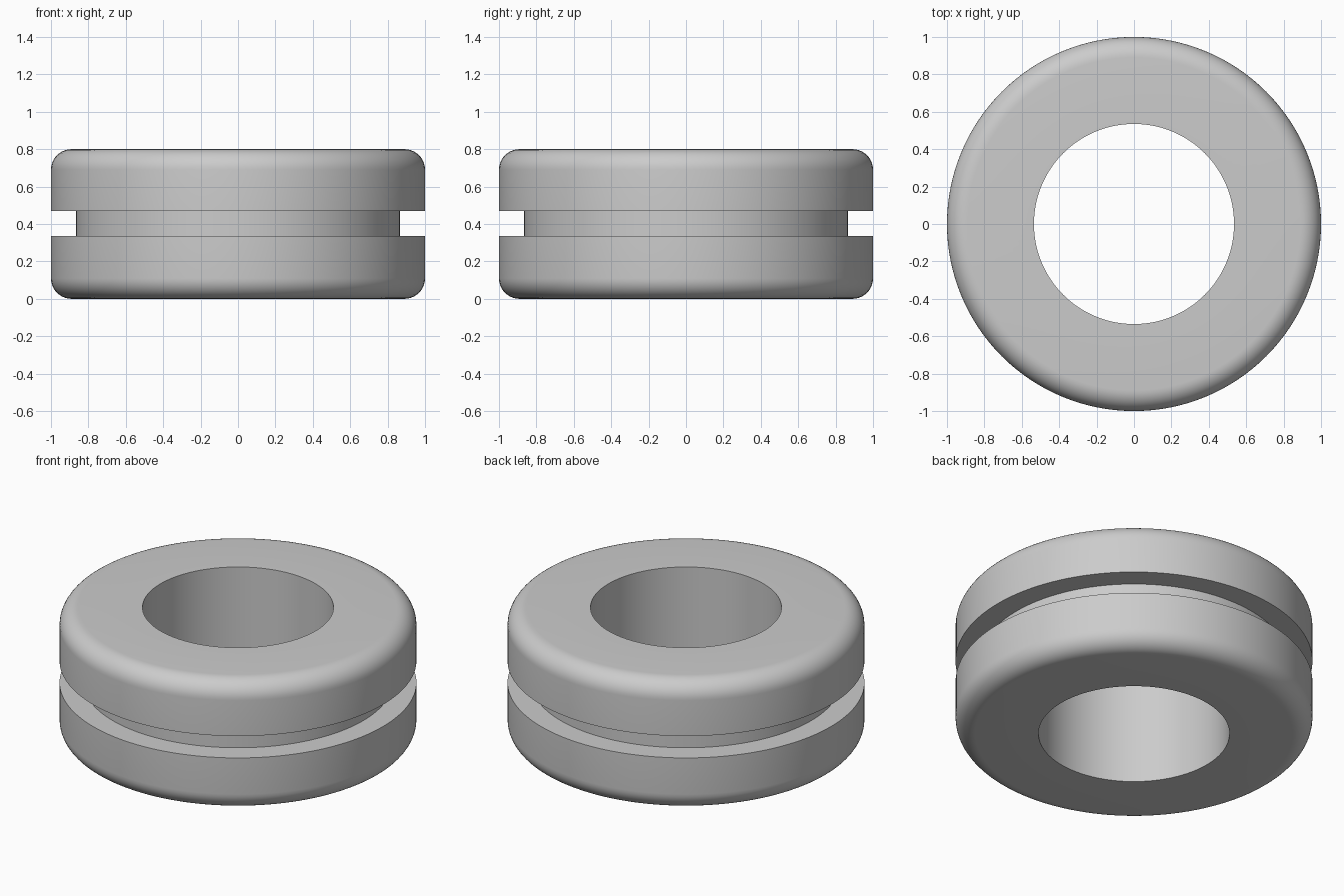
import bpy
import bmesh
from math import cos, sin, pi, radians

cube = bpy.data.objects.get("Cube")
if cube:
    bpy.data.objects.remove(cube, do_unlink=True)

HEIGHT, OUTER, HOLE = 0.8, 1.0, 0.535
GROOVE_RADIUS, GROOVE_LOW, GROOVE_HIGH = 0.865, 0.335, 0.47
FILLET, FILLET_STEPS, SIDES = 0.11, 10, 128

# Rubber material
grey = bpy.data.materials.new("rubber grey")
grey.use_nodes = True
colour = (0.6, 0.6, 0.6, 1)
grey.diffuse_color = colour
grey.node_tree.nodes["Principled BSDF"].inputs["Base Color"].default_value = colour


def fillet(z, start):
    """Quarter-round points on the outer rim, counter-clockwise."""
    for i in range(FILLET_STEPS + 1):
        a = start + pi / 2 * i / FILLET_STEPS
        yield OUTER - FILLET + FILLET * cos(a), z + FILLET * sin(a)


# Cross-section: hole, rounded lower flange, groove, rounded upper flange
profile = [(HOLE, 0), *fillet(FILLET, -pi / 2),
           (OUTER, GROOVE_LOW), (GROOVE_RADIUS, GROOVE_LOW),
           (GROOVE_RADIUS, GROOVE_HIGH), (OUTER, GROOVE_HIGH),
           *fillet(HEIGHT - FILLET, 0), (HOLE, HEIGHT)]

# Revolve the section into a closed ring
bm = bmesh.new()
rings = []
for s in range(SIDES):
    a = 2 * pi * s / SIDES
    rings.append([bm.verts.new((r * cos(a), r * sin(a), z)) for r, z in profile])
for s in range(SIDES):
    here, there = rings[s], rings[(s + 1) % SIDES]
    for i in range(len(profile)):
        j = (i + 1) % len(profile)
        bm.faces.new((here[i], there[i], there[j], here[j]))
bmesh.ops.recalc_face_normals(bm, faces=bm.faces)

mesh = bpy.data.meshes.new("grommet")
bm.to_mesh(mesh)
bm.free()
mesh.materials.append(grey)
grommet = bpy.data.objects.new("grommet", mesh)
bpy.context.collection.objects.link(grommet)

# Smooth curves, sharp groove and hole edges
bpy.ops.object.select_all(action="DESELECT")
grommet.select_set(True)
bpy.context.view_layer.objects.active = grommet
bpy.ops.object.shade_smooth_by_angle(angle=radians(30))
